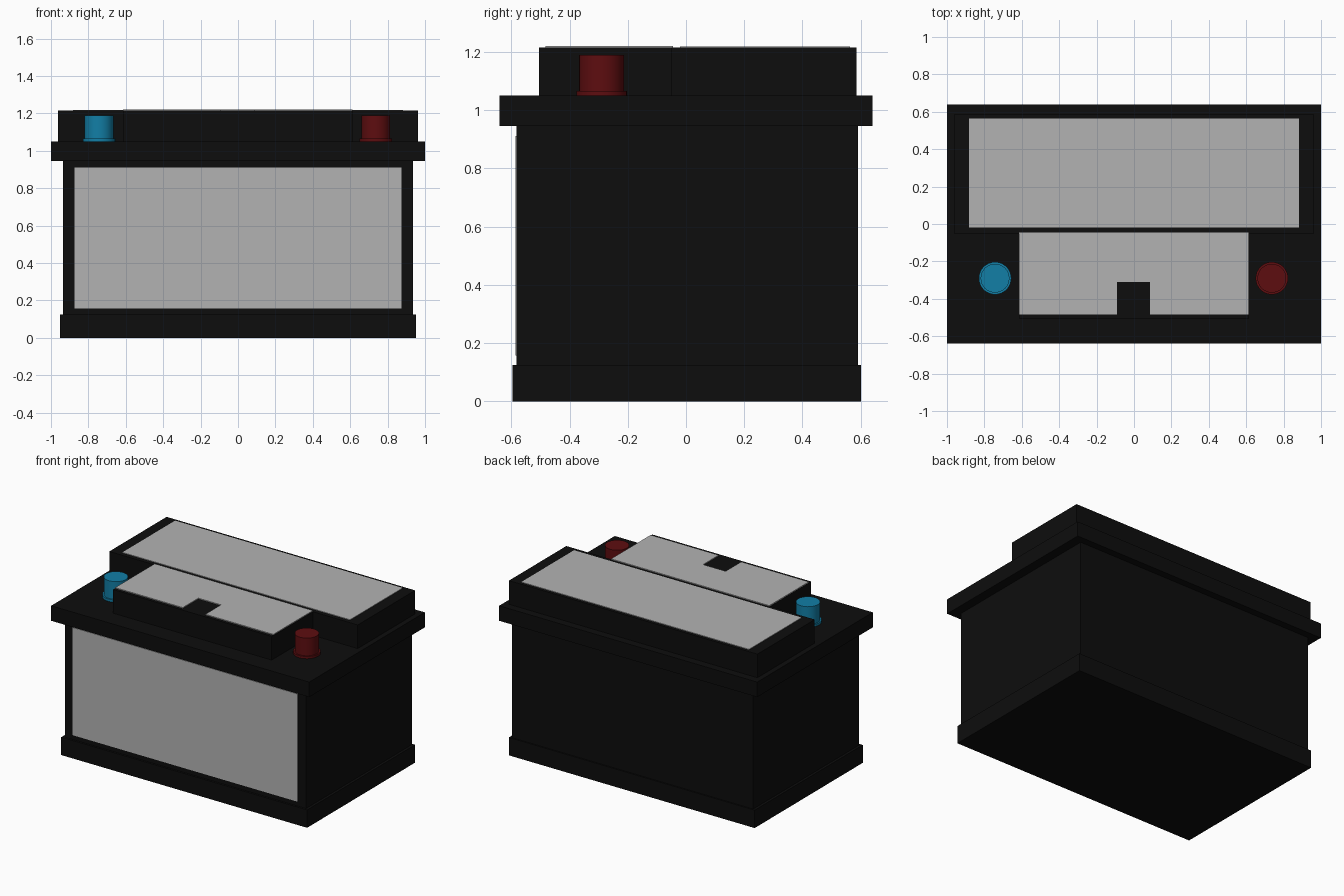
import bpy, math

if "Cube" in bpy.data.objects:
    bpy.data.objects.remove(bpy.data.objects["Cube"])


def material(name, rgb):
    m = bpy.data.materials.new(name)
    m.diffuse_color = (*rgb, 1)
    m.use_nodes = True
    m.node_tree.nodes["Principled BSDF"].inputs["Base Color"].default_value = m.diffuse_color
    return m


black = material("black_plastic", (0.004, 0.004, 0.004))
grey = material("label_grey", (0.45, 0.45, 0.45))
blue = material("terminal_blue", (0.006, 0.21, 0.38))
red = material("terminal_red", (0.11, 0.004, 0.005))


def finish(name, mesh, mat):
    mesh.materials.append(mat)
    ob = bpy.data.objects.new(name, mesh)
    bpy.context.collection.objects.link(ob)
    return ob


def prism(name, outline, z0, z1, mat):
    """Extrude an anticlockwise xy outline from z0 to z1."""
    n = len(outline)
    verts = [(x, y, z) for z in (z0, z1) for x, y in outline]
    faces = [tuple(reversed(range(n))), tuple(range(n, 2 * n))]
    faces += [(i, (i + 1) % n, (i + 1) % n + n, i + n) for i in range(n)]
    mesh = bpy.data.meshes.new(name)
    mesh.from_pydata(verts, [], faces)
    return finish(name, mesh, mat)


def box(name, half_x, y0, y1, z0, z1, mat):
    return prism(name, [(-half_x, y0), (half_x, y0), (half_x, y1), (-half_x, y1)], z0, z1, mat)


def cylinder(name, x, y, radius, z0, z1, mat):
    ring = [(x + radius * math.cos(a), y + radius * math.sin(a))
            for a in (math.tau * i / 32 for i in range(32))]
    ob = prism(name, ring, z0, z1, mat)
    # smooth sides, flat caps
    for p in ob.data.polygons:
        p.use_smooth = abs(p.normal.z) < 0.5
    for e in ob.data.edges:
        a, b = (ob.data.vertices[i].co for i in e.vertices)
        e.use_edge_sharp = abs(a.z - b.z) < 1e-6


# Case
box("base_skirt", 0.953, -0.596, 0.601, 0, 0.125, black)
box("case_body", 0.935, -0.582, 0.591, 0.125, 0.945, black)
box("lid_flange", 1.0, -0.64, 0.64, 0.945, 1.05, black)

# Raised lid blocks
box("rear_lid_block", 0.963, -0.05, 0.585, 1.05, 1.215, black)
box("front_lid_block", 0.615, -0.505, -0.05, 1.05, 1.215, black)

# Thin label plates
box("front_label", 0.873, -0.586, -0.582, 0.157, 0.912, grey)
box("rear_top_label", 0.882, -0.02, 0.563, 1.215, 1.219, grey)

# Front top label with its square notch
prism("front_top_label",
      [(-0.614, -0.483), (-0.09, -0.483), (-0.09, -0.31), (0.085, -0.31),
       (0.085, -0.483), (0.612, -0.483), (0.612, -0.045), (-0.614, -0.045)],
      1.215, 1.221, grey)

# Terminals
for side, x, mat in (("left", -0.743, blue), ("right", 0.737, red)):
    cylinder(side + "_terminal_collar", x, -0.29, 0.087, 1.05, 1.066, mat)
    cylinder(side + "_terminal_post", x, -0.29, 0.077, 1.066, 1.19, mat)
